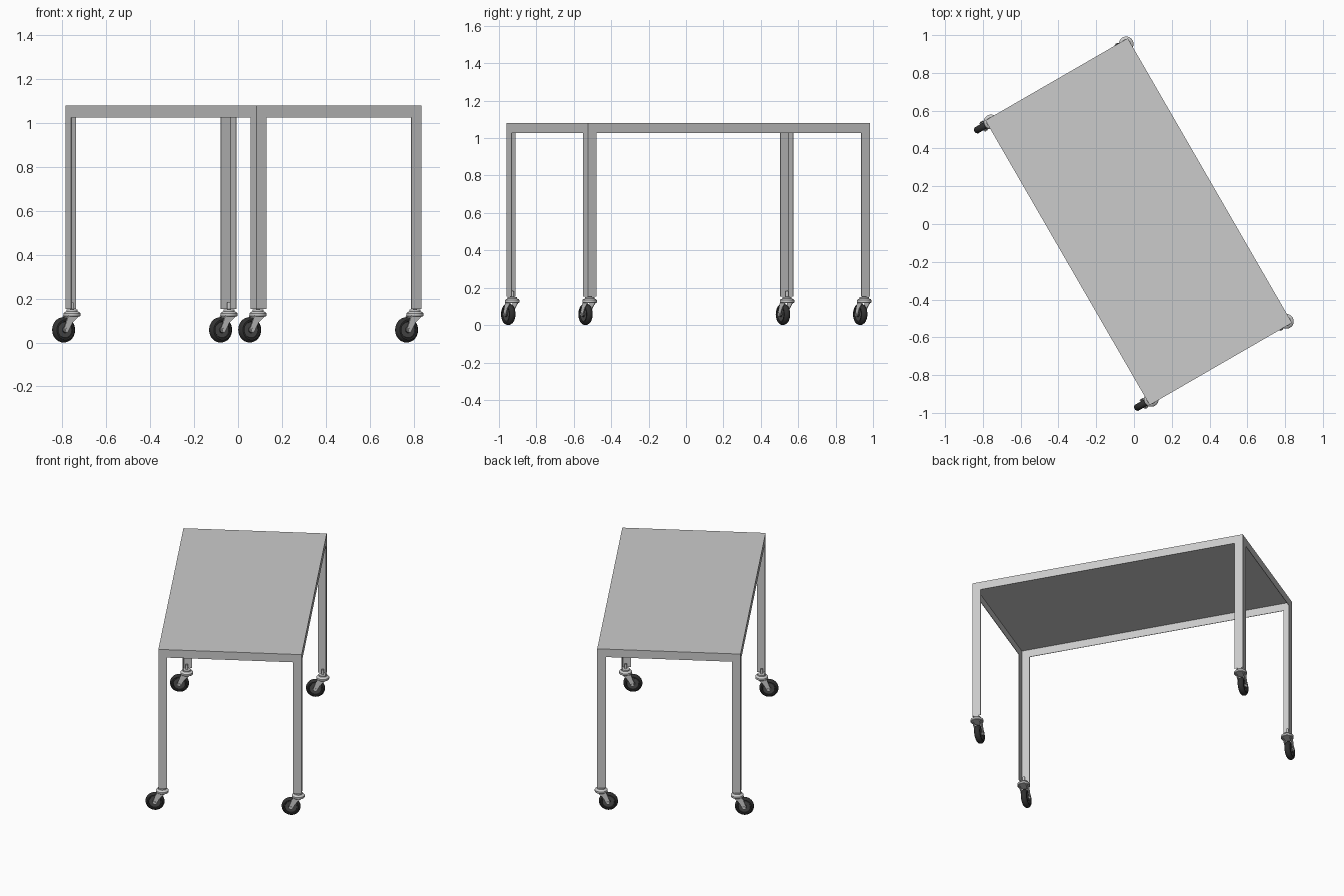
import bpy, bmesh, math
from mathutils import Matrix, Vector

if "Cube" in bpy.data.objects:
    bpy.data.objects.remove(bpy.data.objects["Cube"])

W, L, TOP, FOOT, BAR, T = 0.435, 0.87, 1.08, 0.152, 0.053, 0.003
R, TRAIL = 0.058, 0.044
PLACE = Matrix.Translation((0.025, 0.0125, 0)) @ Matrix.Rotation(math.radians(30), 4, 'Z')


def material(name, v):
    m = bpy.data.materials.new(name)
    m.diffuse_color = (v, v, v, 1)
    m.use_nodes = True
    m.node_tree.nodes["Principled BSDF"].inputs["Base Color"].default_value = m.diffuse_color
    return m


def add(name, mesh, local=Matrix(), smooth=False):
    ob = bpy.data.objects.new(name, mesh)
    bpy.context.collection.objects.link(ob)
    ob.matrix_world = PLACE @ local
    if smooth:
        bpy.ops.object.select_all(action='DESELECT')
        bpy.context.view_layer.objects.active = ob
        ob.select_set(True)
        bpy.ops.object.shade_smooth_by_angle(angle=math.radians(35))
    return ob


def finish(bm, name, mat=None):
    bmesh.ops.recalc_face_normals(bm, faces=bm.faces[:])
    me = bpy.data.meshes.new(name)
    bm.to_mesh(me)
    bm.free()
    if mat:
        me.materials.append(mat)
    return me


def slab(name, points, depth):
    """Extrude a flat outline along a vector."""
    bm = bmesh.new()
    f = bm.faces.new([bm.verts.new(p) for p in points])
    ext = bmesh.ops.extrude_face_region(bm, geom=[f], use_keep_orig=True)['geom']
    bmesh.ops.translate(bm, vec=depth, verts=[v for v in ext if isinstance(v, bmesh.types.BMVert)])
    return finish(bm, name)


def lathe(name, profile, matrix=Matrix(), mat=None, steps=32):
    """Spin (radius, height) points about z, then place the result."""
    bm = bmesh.new()
    vs = [bm.verts.new((r, 0, z)) for r, z in profile]
    es = [bm.edges.new(p) for p in zip(vs, vs[1:])]
    bmesh.ops.spin(bm, geom=vs + es, cent=(0, 0, 0), axis=(0, 0, 1),
                   angle=2 * math.pi, steps=steps, use_duplicate=False)
    bmesh.ops.remove_doubles(bm, verts=bm.verts[:], dist=1e-5)
    bmesh.ops.transform(bm, matrix=matrix, verts=bm.verts[:])
    return finish(bm, name, mat)


# Thin table top
add("table_top", slab("table_top", [(-W, -L, TOP), (W, -L, TOP), (W, L, TOP), (-W, L, TOP)],
                      Vector((0, 0, -T))))


# Side sheets: apron and both leg flanges in one outline
def arch(h):
    i, z = h - BAR, TOP - BAR
    return [(-h, FOOT), (-h, TOP), (h, TOP), (h, FOOT), (i, FOOT), (i, z), (-i, z), (-i, FOOT)]


for s, side in ((-1, "a"), (1, "b")):
    add("end_frame_" + side, slab("end_frame", [(a, s * L, z) for a, z in arch(W)], Vector((0, -s * T, 0))))
    add("long_frame_" + side, slab("long_frame", [(s * W, a, z) for a, z in arch(L)], Vector((-s * T, 0, 0))))

# Caster meshes, stem at the local origin, wheel trailing towards -x
rubber, hub_mat = material("rubber", 0.03), material("dark_hub", 0.08)
axle = Matrix.Translation((-TRAIL, 0, R)) @ Matrix.Rotation(math.radians(90), 4, 'X')
tire_profile = [(0.036, -0.014), (0.038, -0.018), (0.046, -0.018), (0.053, -0.013), (0.057, -0.006),
                (R, 0), (0.057, 0.006), (0.053, 0.013), (0.046, 0.018), (0.038, 0.018),
                (0.036, 0.014), (0.036, -0.014)]
hub_profile = [(0, -0.019), (0.013, -0.019), (0.014, -0.012), (0.036, -0.012),
               (0.036, 0.012), (0.014, 0.012), (0.013, 0.019), (0, 0.019)]
head_profile = [(0, 0.119), (0.036, 0.119), (0.039, 0.122), (0.039, 0.133), (0.034, 0.139),
                (0.025, 0.142), (0.025, 0.15), (0.008, 0.152), (0.008, 0.182), (0, 0.184)]
bolt_profile = [(0, -0.029), (0.008, -0.029), (0.008, 0.029), (0, 0.029)]

# Fork cheek: wide under the head, rounded round the axle
cheek = [(0.026, 0.124), (-0.032, 0.124)]
cheek += [(-TRAIL + 0.013 * math.cos(a), R + 0.013 * math.sin(a))
          for a in [math.radians(165 + 25 * k) for k in range(8)]]
cheek += [(-0.012, 0.09)]

parts = [("caster_tire", lathe("tire", tire_profile, axle, rubber)),
         ("caster_hub", lathe("hub", hub_profile, axle, hub_mat)),
         ("caster_head", lathe("head", head_profile)),
         ("caster_axle", lathe("axle", bolt_profile, axle, None, 12))]
for s, side in ((-1, "a"), (1, "b")):
    parts.append(("caster_fork_" + side,
                  slab("fork", [(x, s * 0.021, z) for x, z in cheek], Vector((0, s * 0.004, 0)))))

# One caster in each corner, all swivelled the same way
for sx in (-1, 1):
    for sy in (-1, 1):
        local = Matrix.Translation((sx * (W - 0.022), sy * (L - 0.022), 0))
        for name, mesh in parts:
            add(name, mesh, local, smooth="fork" not in name)
